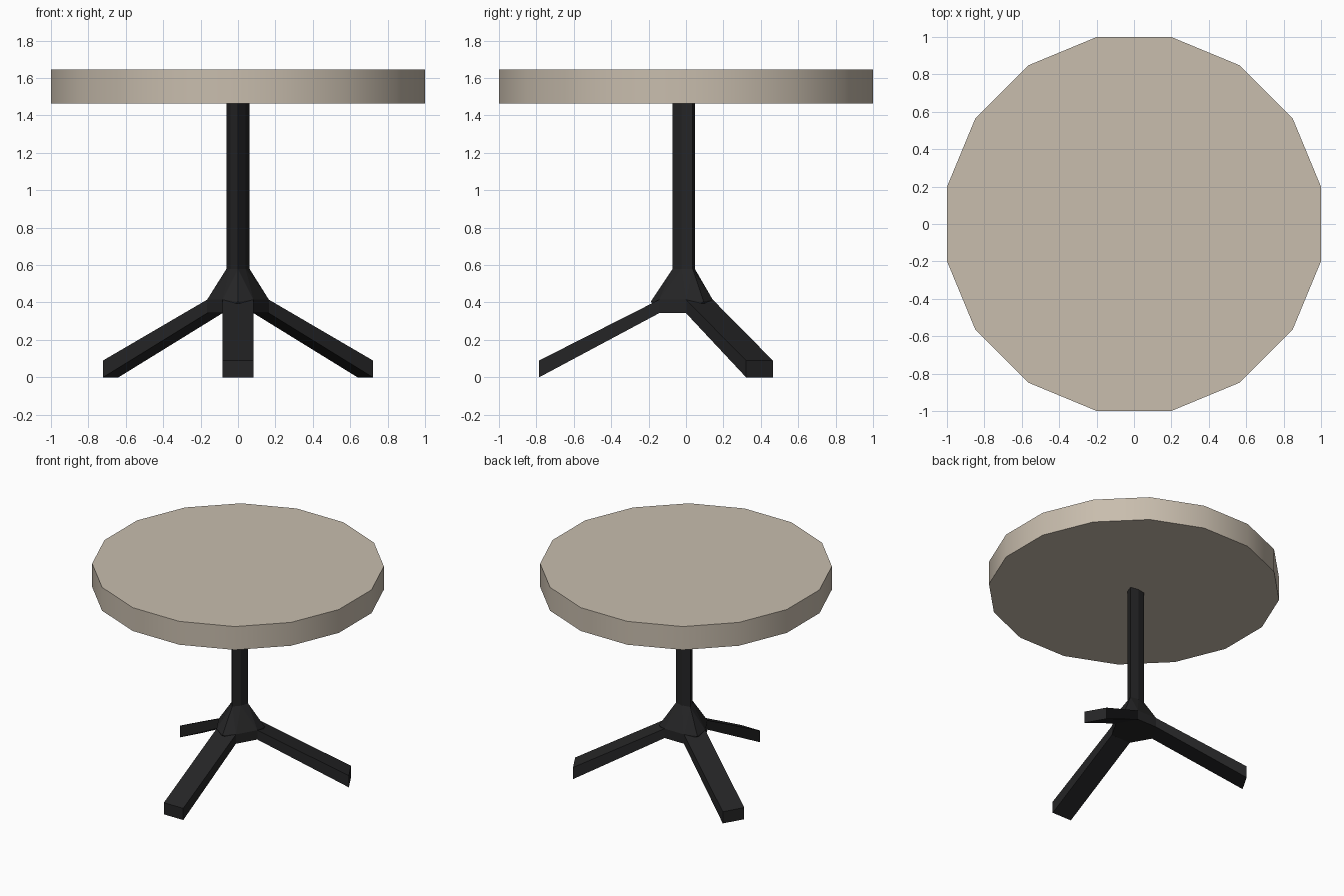
import bpy, bmesh
from math import radians, sin, cos, pi

if "Cube" in bpy.data.objects:
    bpy.data.objects.remove(bpy.data.objects["Cube"])


def material(name, color):
    m = bpy.data.materials.new(name)
    m.diffuse_color = (*color, 1)
    m.use_nodes = True
    m.node_tree.nodes["Principled BSDF"].inputs["Base Color"].default_value = m.diffuse_color
    return m


BEIGE = material("beige_top", (0.58, 0.51, 0.42))
BLACK = material("black_metal", (0.018, 0.018, 0.019))
LEG_ANGLES = [radians(a) for a in (-90, 30, 150)]


def finish(name, bm, mat, smooth=None):
    bmesh.ops.recalc_face_normals(bm, faces=bm.faces)
    me = bpy.data.meshes.new(name)
    bm.to_mesh(me)
    bm.free()
    me.materials.append(mat)
    ob = bpy.data.objects.new(name, me)
    bpy.context.collection.objects.link(ob)
    if smooth:
        bpy.ops.object.select_all(action='DESELECT')
        ob.select_set(True)
        bpy.context.view_layer.objects.active = ob
        bpy.ops.object.shade_smooth_by_angle(angle=radians(smooth))
    return ob


def polar(r, a, z):
    return (r * cos(a), r * sin(a), z)


def prism(name, outline, z0, z1, mat, smooth=None):
    bm = bmesh.new()
    face = bm.faces.new([bm.verts.new((x, y, z0)) for x, y in outline])
    ext = bmesh.ops.extrude_face_region(bm, geom=[face], use_keep_orig=True)
    verts = [v for v in ext["geom"] if isinstance(v, bmesh.types.BMVert)]
    bmesh.ops.translate(bm, verts=verts, vec=(0, 0, z1 - z0))
    return finish(name, bm, mat, smooth)


# Sixteen-sided table top
R = 1 / cos(pi / 16)
R /= 1.0
top = [polar(1.0195, (i + 0.5) * pi / 8, 0)[:2] for i in range(16)]
prism("table_top", top, 1.465, 1.645, BEIGE, 30)

# Stem: rounded triangle with its corners over the legs
stem = []
for a in LEG_ANGLES:
    stem += [polar(0.071, a, 0)[:2], polar(0.047, a + pi / 3, 0)[:2]]
prism("stem", stem, 0.56, 1.465, BLACK)

# Flared hub between the stem and the legs
bm = bmesh.new()
for x, y in stem:
    bm.verts.new((x, y, 0.58))
for i in range(6):
    for z in (0.343, 0.415):
        bm.verts.new(polar(0.165, i * pi / 3, z))
for a in LEG_ANGLES:
    bm.verts.new(polar(0.188, a, 0.405))
bmesh.ops.convex_hull(bm, input=bm.verts)
bmesh.ops.dissolve_limit(bm, angle_limit=radians(1), verts=bm.verts, edges=bm.edges)
finish("hub", bm, BLACK)

# Three sloping legs with the same side profile
PROFILE = [(0.785, 0), (0.785, 0.09), (0.143, 0.415), (0.143, 0.343)]
for name, a in zip(("front_leg", "right_back_leg", "left_back_leg"), LEG_ANGLES):
    bm = bmesh.new()
    sides = []
    for w in (-0.0825, 0.0825):
        sides.append([bm.verts.new((r * cos(a) - w * sin(a), r * sin(a) + w * cos(a), z))
                      for r, z in PROFILE])
        bm.faces.new(sides[-1])
    for i in range(4):
        j = (i + 1) % 4
        bm.faces.new((sides[0][i], sides[0][j], sides[1][j], sides[1][i]))
    finish(name, bm, BLACK)
